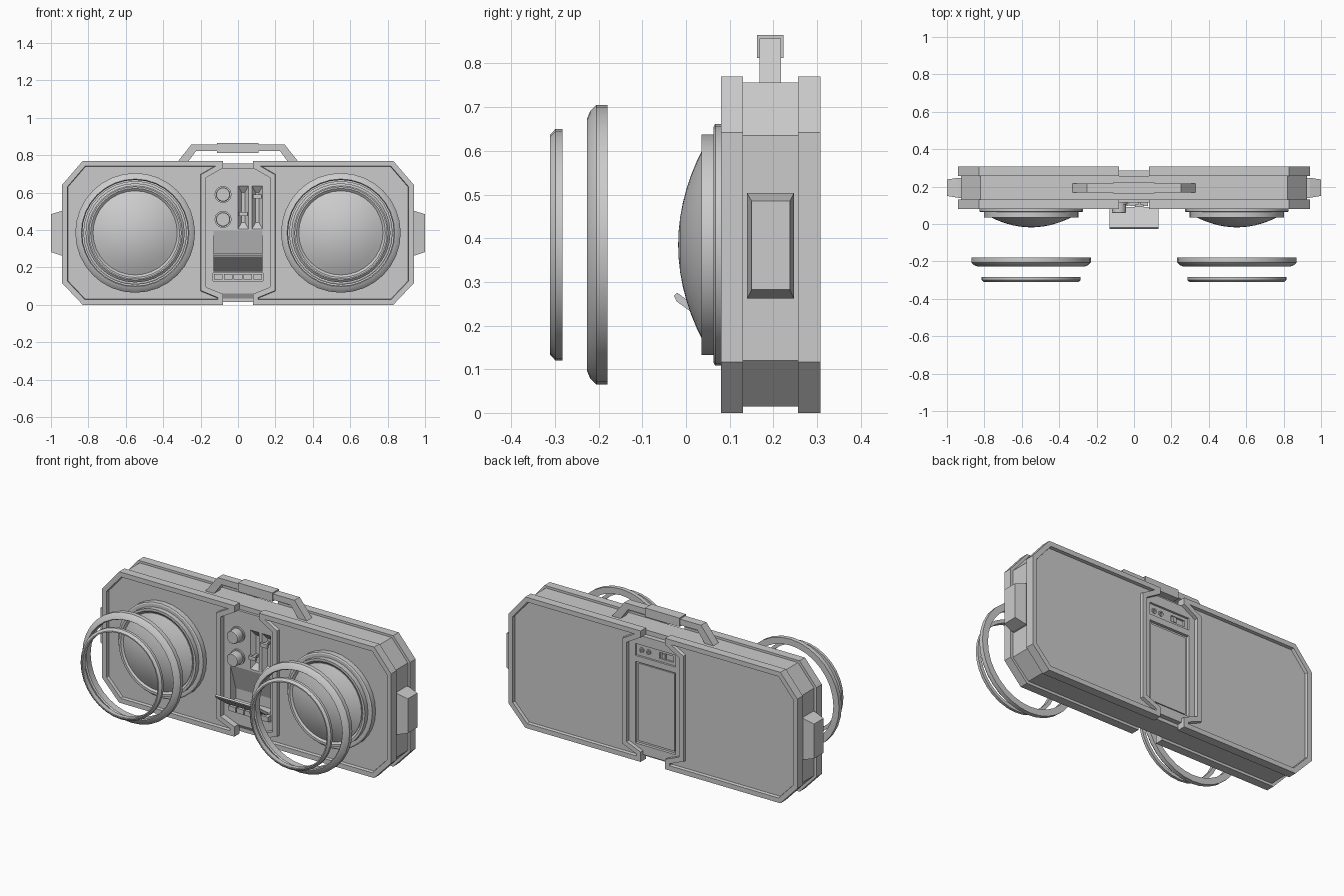
import bpy, bmesh, math
from mathutils import Matrix

if "Cube" in bpy.data.objects:
    bpy.data.objects.remove(bpy.data.objects["Cube"], do_unlink=True)

GREY = (0.6, 0.6, 0.6, 1)
mat = bpy.data.materials.new("plain grey")
mat.use_nodes = True
mat.diffuse_color = GREY
mat.node_tree.nodes["Principled BSDF"].inputs["Base Color"].default_value = GREY


def finish(name, bm):
    bmesh.ops.recalc_face_normals(bm, faces=bm.faces)
    mesh = bpy.data.meshes.new(name)
    bm.to_mesh(mesh)
    bm.free()
    mesh.materials.append(mat)
    obj = bpy.data.objects.new(name, mesh)
    bpy.context.collection.objects.link(obj)
    return obj


def loft_bm(ring_a, ring_b):
    """Solid between two matching rings of points."""
    bm = bmesh.new()
    a = [bm.verts.new(p) for p in ring_a]
    b = [bm.verts.new(p) for p in ring_b]
    bm.faces.new(a)
    bm.faces.new(b)
    for i in range(len(a)):
        j = (i + 1) % len(a)
        bm.faces.new((a[i], a[j], b[j], b[i]))
    bmesh.ops.recalc_face_normals(bm, faces=bm.faces)
    return bm


def slab_bm(pts, y0, y1):
    return loft_bm([(x, y0, z) for x, z in pts], [(x, y1, z) for x, z in pts])


def slab(name, pts, y0, y1):
    return finish(name, slab_bm(pts, y0, y1))


def rect(x0, x1, z0, z1):
    return [(x0, z0), (x1, z0), (x1, z1), (x0, z1)]


def box(name, x0, x1, y0, y1, z0, z1):
    return slab(name, rect(x0, x1, z0, z1), y0, y1)


def across(name, pts, half):
    """Profile in y and z, extruded along x."""
    return finish(name, loft_bm([(-half, y, z) for y, z in pts], [(half, y, z) for y, z in pts]))


def lathe(name, profile, cx, cz, steps=32):
    """Closed profile of (radius, y) turned about an axis along y."""
    bm = bmesh.new()
    verts = [bm.verts.new((r, y, 0)) for r, y in profile]
    edges = [bm.edges.new((v, verts[i - 1])) for i, v in enumerate(verts)]
    bmesh.ops.spin(bm, geom=verts + edges, cent=(0, 0, 0), axis=(0, 1, 0),
                   angle=math.tau, steps=steps, use_merge=True)
    bmesh.ops.remove_doubles(bm, verts=bm.verts, dist=0.0001)
    bmesh.ops.dissolve_degenerate(bm, edges=bm.edges, dist=0.0001)
    bmesh.ops.transform(bm, matrix=Matrix.Translation((cx, 0, cz)), verts=bm.verts)
    obj = finish(name, bm)
    bpy.ops.object.select_all(action='DESELECT')
    obj.select_set(True)
    bpy.context.view_layer.objects.active = obj
    bpy.ops.object.shade_smooth_by_angle(angle=math.radians(25))
    return obj


def combine(target, tool, operation):
    mod = target.modifiers.new("combine", 'BOOLEAN')
    mod.operation = operation
    mod.solver = 'EXACT'
    mod.object = tool
    bpy.context.view_layer.objects.active = target
    bpy.ops.object.modifier_apply(modifier=mod.name)
    bpy.data.objects.remove(tool, do_unlink=True)


def cut(tool):
    combine(body, tool, 'DIFFERENCE')


# Core band with the raised centre block
half = [(0.82, 0.757), (0.925, 0.635), (0.925, 0.12), (0.82, 0.015)]
body = slab("body", half + [(-x, z) for x, z in reversed(half)], 0.13, 0.257)
centre = across("centre_block", [(0.115, 0.06), (0.13, 0.035), (0.285, 0.035),
                                 (0.285, 0.73), (0.115, 0.73)], 0.19)
combine(body, centre, 'UNION')

# Cassette cavity, button tray and slider slots in the front
cut(across("cavity", [(0.1, 0.395), (0.115, 0.395), (0.165, 0.24), (0.165, 0.18), (0.1, 0.18)], 0.13))
cut(box("tray", -0.135, 0.135, 0.1, 0.128, 0.128, 0.17))
SLOTS = ((0.028, 0.485), (0.103, 0.58))
for x, _ in SLOTS:
    wide, deep = rect(x - 0.029, x + 0.029, 0.405, 0.637), rect(x - 0.009, x + 0.009, 0.44, 0.602)
    cut(finish("slot", loft_bm([(a, 0.114, b) for a, b in wide], [(a, 0.14, b) for a, b in deep])))

# Socket strip and battery bay in the back
cut(box("strip", -0.13, 0.13, 0.273, 0.3, 0.605, 0.675))
cut(box("bay", -0.13, 0.13, 0.268, 0.3, 0.09, 0.57))
cut(box("socket", -0.11, -0.02, 0.262, 0.3, 0.622, 0.658))
box("socket_switch", -0.055, -0.035, 0.255, 0.274, 0.625, 0.655)
box("battery_cover", -0.118, 0.118, 0.26, 0.274, 0.102, 0.558)
for x in (0.05, 0.095):
    lathe("round_socket", [(0.007, 0.27), (0.015, 0.27), (0.015, 0.279), (0.007, 0.279)], x, 0.64, 12)

# Front and back shells with recessed panels
OUTLINE = [(0.08, 0.77), (0.83, 0.77), (0.94, 0.642), (0.94, 0.116), (0.83, 0), (0.08, 0),
           (0.08, 0.058), (0.17, 0.095), (0.17, 0.68), (0.08, 0.732)]
for side, s in (("left", 1), ("right", -1)):
    for end, y0, y1, facing in (("front", 0.08, 0.13, -1), ("back", 0.257, 0.308, 1)):
        bm = slab_bm([(s * x, z) for x, z in OUTLINE], y0, y1)
        bm.normal_update()
        face = max(bm.faces, key=lambda f: f.normal.y * facing)
        bmesh.ops.inset_individual(bm, faces=[face], thickness=0.028, use_even_offset=True)
        bmesh.ops.inset_individual(bm, faces=[face], thickness=0.003, depth=-0.018, use_even_offset=True)
        finish(f"{side}_{end}_shell", bm)

    # Speaker surround, dome and the loose rings in front
    cx, cz = 0.55 * s, 0.385
    lathe(f"{side}_speaker_surround",
          [(0.277, 0.105), (0.277, 0.067), (0.27, 0.063), (0.252, 0.063), (0.252, 0.035),
           (0.238, 0.035), (0.225, 0.045), (0.21, 0.06), (0.21, 0.105)], cx, cz)
    dome = [(0.225 * k / 7, -0.018 + (0.225 * k / 7) ** 2 / 0.86) for k in range(8)]
    lathe(f"{side}_speaker_dome", dome + [(0.225, 0.07), (0, 0.07)], cx, cz)
    lathe(f"{side}_large_ring",
          [(0.32, -0.18), (0.32, -0.205), (0.305, -0.22), (0.288, -0.227), (0.283, -0.22),
           (0.283, -0.18)], cx, cz)
    lathe(f"{side}_small_ring",
          [(0.265, -0.283), (0.265, -0.299), (0.252, -0.311), (0.245, -0.311), (0.245, -0.283)], cx, cz)

    # Side lug
    base = [(0.14, 0.262), (0.247, 0.262), (0.247, 0.503), (0.14, 0.503)]
    tip = [(0.15, 0.282), (0.238, 0.282), (0.238, 0.485), (0.15, 0.485)]
    finish(f"{side}_lug", loft_bm([(s * 0.92, y, z) for y, z in base], [(s * 0.94, y, z) for y, z in base]))
    finish(f"{side}_lug_tip", loft_bm([(s * 0.94, y, z) for y, z in base], [(s, y, z) for y, z in tip]))

# Carrying handle
arch = [(0.335, 0.75), (0.25, 0.857), (-0.25, 0.857), (-0.335, 0.75),
        (-0.278, 0.75), (-0.225, 0.822), (0.225, 0.822), (0.278, 0.75)]
slab("handle", arch, 0.168, 0.217)
box("handle_grip", -0.113, 0.11, 0.162, 0.223, 0.813, 0.865)

# Controls
for z in (0.59, 0.457):
    lathe("knob", [(0, 0.06), (0.035, 0.06), (0.038, 0.065), (0.038, 0.105), (0.045, 0.105),
                   (0.045, 0.12), (0, 0.12)], -0.08, z, 24)
for x, z in SLOTS:
    box("slider", x - 0.023, x + 0.023, 0.09, 0.105, z - 0.011, z + 0.011)
    box("slider_stem", x - 0.007, x + 0.007, 0.1, 0.14, z - 0.008, z + 0.008)
for i in range(5):
    x = (i - 2) * 0.053
    box("button", x - 0.023, x + 0.023, 0.095, 0.13, 0.135, 0.164)

# Open cassette door
across("cassette_door", [(0.085, 0.178), (-0.021, 0.255), (-0.028, 0.268), (-0.02, 0.275), (0.09, 0.195)], 0.13)
